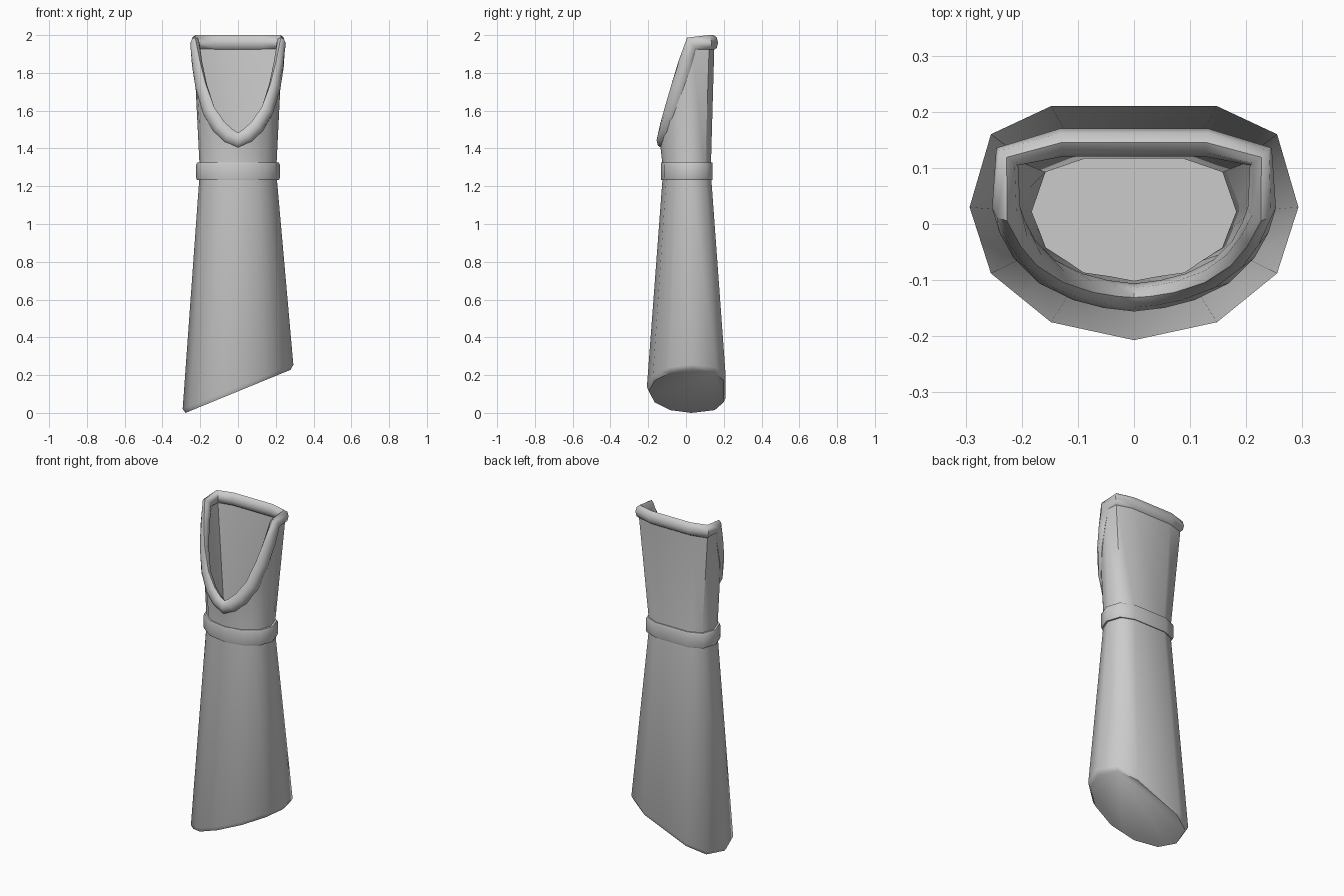
import bpy, bmesh, math
from mathutils import Vector

if "Cube" in bpy.data.objects:
    bpy.data.objects.remove(bpy.data.objects["Cube"])


def mirror_loop(half):
    """Half outline runs from back (+y) to the front centre; close it on -x."""
    return half + [Vector((-p.x, *p[1:])) for p in reversed(half[:-1])]


def finish(name, bm, angle):
    bmesh.ops.recalc_face_normals(bm, faces=bm.faces)
    mesh = bpy.data.meshes.new(name)
    bm.to_mesh(mesh)
    bm.free()
    ob = bpy.data.objects.new(name, mesh)
    bpy.context.collection.objects.link(ob)
    bpy.ops.object.select_all(action='DESELECT')
    ob.select_set(True)
    bpy.context.view_layer.objects.active = ob
    bpy.ops.object.shade_smooth_by_angle(angle=math.radians(angle))
    return ob


def loft(name, rings, caps=False, closed=False, angle=50):
    bm = bmesh.new()
    rows = [[bm.verts.new(p) for p in r] for r in rings]
    pairs = list(zip(rows, rows[1:]))
    if closed:
        pairs.append((rows[-1], rows[0]))
    n = len(rows[0])
    for a, b in pairs:
        for i in range(n):
            j = (i + 1) % n
            bm.faces.new((a[i], a[j], b[j], b[i]))
    if caps:
        bm.faces.new(rows[0])
        bm.faces.new(rows[-1])
    return finish(name, bm, angle)


# Cross-section: flat back, faceted round front (front facets split once)
corners = [Vector(p) for p in ((.148, .21), (.255, .16), (.293, .03),
                               (.255, -.088), (.148, -.175), (0, -.207))]
half = corners[:3]
for a, b in zip(corners[2:], corners[3:]):
    half += [(a + b) / 2, b]
section = mirror_loop(half)


def ring(sx, sy, dy, z, slope=0.0):
    return [Vector((p.x * sx, p.y * sy + dy, z + slope * p.x * sx)) for p in section]


# Mouth outline: straight across the back, swooping down at the front
mouth = mirror_loop([Vector(p) for p in (
    (.13, .145, 1.96), (.226, .12, 1.96), (.228, .03, 1.955), (.217, -.005, 1.85),
    (.195, -.045, 1.73), (.155, -.085, 1.6), (.1, -.112, 1.515),
    (.05, -.125, 1.468), (0, -.131, 1.443))])


def inset(pts, d):
    c = Vector((0, .02, 0))
    out = []
    for p in pts:
        r = Vector((p.x, p.y - c.y, 0))
        out.append(p - r.normalized() * d)
    return out


# Body: hollow tube with slanted closed foot, narrow waist and flared mouth
base = ring(1, 1, 0, .138, .4)
waist = ring(.69, .605, .004, 1.28)
inner_base = [p + Vector((0, 0, .03)) for p in inset(base, .02)]
loft("body", [ring(.95, .95, 0, .114, .41), base, waist, inset(mouth, -.008),
              inset(mouth, .008), inset(waist, .02), inner_base], caps=True)

# Waist band
def band_ring(s, z):
    return ring(.755 * s, .66 * s, .003, z)


loft("waist_band", [band_ring(.88, 1.233), band_ring(.98, 1.233), band_ring(1, 1.243),
                    band_ring(1, 1.315), band_ring(.98, 1.325), band_ring(.88, 1.325)],
     closed=True)

# Rolled rim: oval profile swept around the mouth outline
rim = []
count = len(mouth)
for i, p in enumerate(mouth):
    before = (p - mouth[i - 1]).normalized()
    after = (mouth[(i + 1) % count] - p).normalized()
    t = (before + after).normalized()
    flat = Vector((after.y + before.y, -after.x - before.x, 0))
    if flat.dot(Vector((p.x, p.y - .02, 0))) < 0:
        flat = -flat
    n = (flat - t * flat.dot(t)).normalized()
    b = t.cross(n)
    rim.append([p + n * .025 * math.cos(k * math.pi / 4) + b * .04 * math.sin(k * math.pi / 4)
                for k in range(8)])
loft("mouth_rim", rim, closed=True, angle=60)
